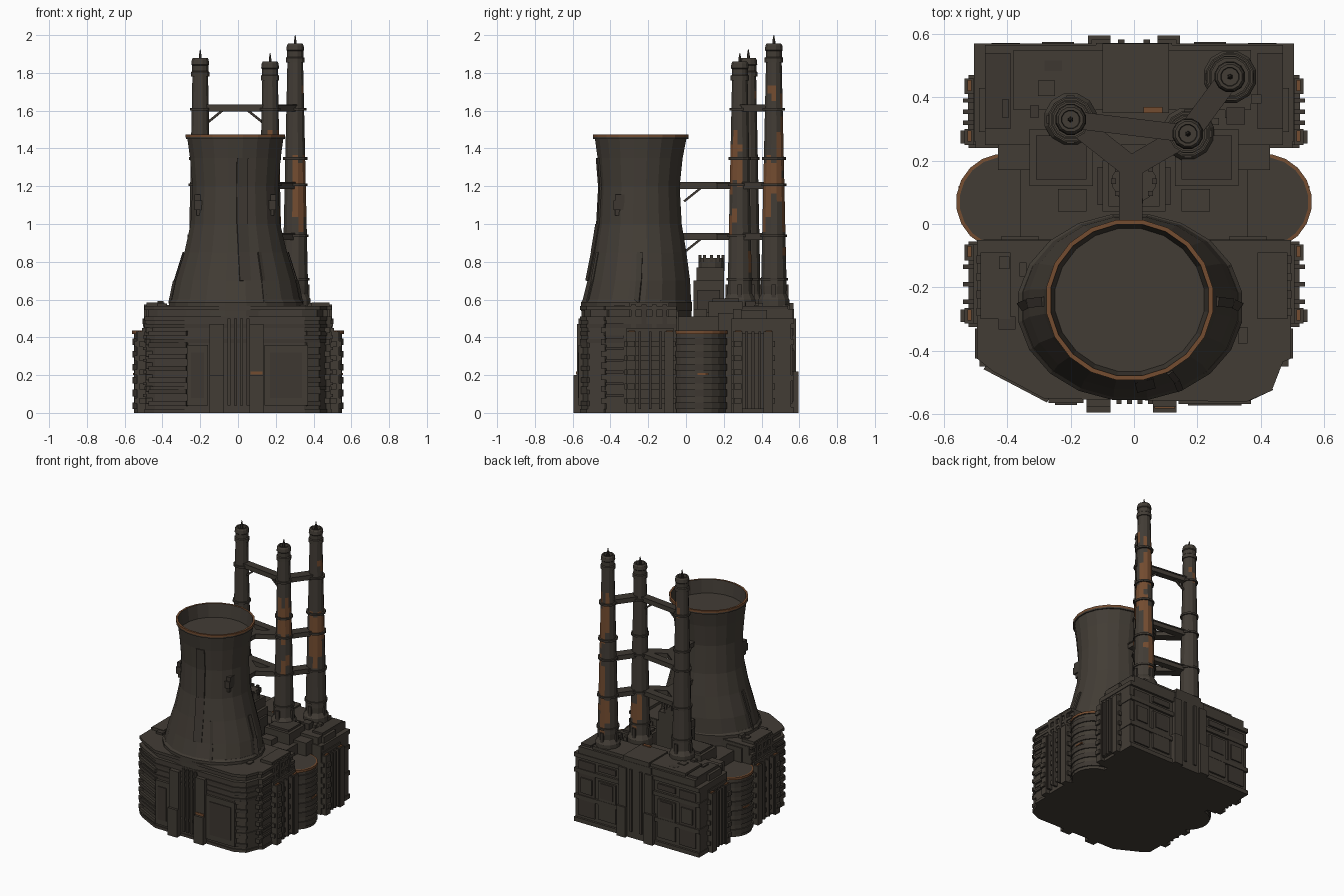
import bpy, bmesh, math, random
from mathutils import Vector, Matrix

cube = bpy.data.objects.get("Cube")
if cube:
    bpy.data.objects.remove(cube, do_unlink=True)
random.seed(4)


def material(name, rgb):
    m = bpy.data.materials.new(name)
    m.use_nodes = True
    m.diffuse_color = (*rgb, 1)
    bsdf = m.node_tree.nodes["Principled BSDF"]
    bsdf.inputs["Base Color"].default_value = (*rgb, 1)
    bsdf.inputs["Roughness"].default_value = 0.9
    return m


MATS = [material("sooty_concrete", (0.055, 0.046, 0.036)),
        material("dark_metal", (0.047, 0.039, 0.031)),
        material("rust", (0.175, 0.073, 0.03))]
BASE, DARK, RUST = range(3)


def finish(bm, name):
    bmesh.ops.recalc_face_normals(bm, faces=bm.faces)
    mesh = bpy.data.meshes.new(name)
    bm.to_mesh(mesh)
    bm.free()
    for m in MATS:
        mesh.materials.append(m)
    obj = bpy.data.objects.new(name, mesh)
    bpy.context.collection.objects.link(obj)


def cuboid(bm, matrix, mat):
    geo = bmesh.ops.create_cube(bm, size=1, matrix=matrix)
    for f in {f for v in geo["verts"] for f in v.link_faces}:
        f.material_index = mat


def box(bm, x, y, z, mat=BASE):
    """Box from three (low, high) ranges."""
    size = [r[1] - r[0] for r in (x, y, z)]
    mid = [(r[1] + r[0]) / 2 for r in (x, y, z)]
    cuboid(bm, Matrix.Translation(mid) @ Matrix.Diagonal((*size, 1)), mat)


def mirrored(bm, x, y, z, mat=BASE):
    box(bm, x, y, z, mat)
    box(bm, (-x[1], -x[0]), y, z, mat)


def beam(bm, p, q, w, h, mat=BASE):
    p, q = Vector(p), Vector(q)
    rot = (q - p).to_track_quat('X', 'Z').to_matrix().to_4x4()
    cuboid(bm, Matrix.Translation((p + q) / 2) @ rot @ Matrix.Diagonal(((q - p).length, w, h, 1)), mat)


def loft(bm, rings, sides, rule=lambda c: BASE):
    """Skin elliptical rings (z, rx, ry, cx, cy) and cap both ends."""
    loops = []
    for z, rx, ry, cx, cy in rings:
        angles = [math.tau * (i + 0.5) / sides for i in range(sides)]
        loops.append([bm.verts.new((cx + rx * math.cos(a), cy + ry * math.sin(a), z)) for a in angles])
    faces = [bm.faces.new((a[i], a[(i + 1) % sides], b[(i + 1) % sides], b[i]))
             for a, b in zip(loops, loops[1:]) for i in range(sides)]
    for f in faces:
        f.material_index = rule(f.calc_center_median())
    bm.faces.new(loops[0][::-1])
    bm.faces.new(loops[-1])


def prism(bm, outline, z0, z1, scale=1.0, mat=BASE):
    low, high = [[bm.verts.new((x * scale, y * scale, z)) for x, y in outline] for z in (z0, z1)]
    n = len(outline)
    faces = [bm.faces.new((low[i], low[(i + 1) % n], high[(i + 1) % n], high[i])) for i in range(n)]
    faces += [bm.faces.new(low[::-1]), bm.faces.new(high)]
    for f in faces:
        f.material_index = mat


# Front hall with chamfered corners and wrapping bands
front = [(-.49, -.42), (-.44, -.46), (-.28, -.545), (.35, -.555), (.43, -.52),
         (.465, -.43), (.49, -.42), (.49, -.05), (-.49, -.05)]
bm = bmesh.new()
prism(bm, front, 0, .5)
prism(bm, front, .5, .56, .97)
for z in (0, .12, .37, .41, .45, .49, .545):
    prism(bm, front, z, z + .02, 1.012, DARK if z in (.37, .45) else BASE)
finish(bm, "front_hall")

# Front facade: pilasters, bays, centre columns, slats
bm = bmesh.new()
for x in ((-.15, -.075), (.06, .135)):
    box(bm, x, (-.595, -.5), (0, .2))
    box(bm, x, (-.578, -.5), (.2, .47))
for i in range(4):
    x = -.055 + i * .033
    box(bm, (x, x + .016), (-.568, -.5), (.04, .5), DARK if i % 2 else BASE)
box(bm, (.14, .37), (-.568, -.5), (.04, .36))
box(bm, (.17, .34), (-.573, -.5), (.08, .32), DARK)
box(bm, (-.27, -.16), (-.565, -.5), (.04, .36))
box(bm, (-.25, -.18), (-.571, -.5), (.08, .32), DARK)
box(bm, (.065, .13), (-.582, -.5), (.202, .22), RUST)
for i in range(7):
    z = .05 + i * .062
    mirrored(bm, (.38, .488), (-.45, -.3), (z, z + .03), DARK if i % 2 else BASE)
    mirrored(bm, (.4, .502), (-.425, -.33), (z + .035, z + .05), DARK)
    beam(bm, (-.47, -.45, z), (-.27, -.555, z), .02, .025, DARK if i % 2 else BASE)
    beam(bm, (.36, -.55, z), (.435, -.515, z), .02, .025, BASE if i % 2 else DARK)
mirrored(bm, (.47, .506), (-.31, -.26), (.14, .15), RUST)
finish(bm, "front_facade")

# Middle hall and stepped roof boxes
bm = bmesh.new()
box(bm, (-.36, .36), (-.1, .27), (0, .51))
mirrored(bm, (.13, .33), (.12, .3), (.5, .59))
mirrored(bm, (.15, .31), (.14, .28), (.59, .605), DARK)
mirrored(bm, (.15, .24), (.04, .11), (.5, .55))
mirrored(bm, (.33, .43), (.17, .27), (0, .53))
mirrored(bm, (.3, .42), (-.1, -.04), (.4, .54))
finish(bm, "middle_hall")

# Rooftop turret behind the tower
bm = bmesh.new()
box(bm, (-.1, .1), (.04, .2), (.5, .7))
box(bm, (-.08, .08), (.055, .2), (.7, .77))
loft(bm, [(z, .07, .07, 0, .135) for z in (.75, .82)], 12)
for i in range(10):
    a = math.tau * i / 10
    x, y = .065 * math.cos(a), .135 + .065 * math.sin(a)
    beam(bm, (x, y, .8), (x, y, .835), .016, .016, DARK)
mirrored(bm, (.1, .115), (.06, .18), (.53, .65), DARK)
finish(bm, "roof_turret")

# Rear hall, raised roof slabs, back wall
bm = bmesh.new()
box(bm, (-.5, .5), (.24, .555), (0, .5))
box(bm, (-.47, .47), (.25, .565), (.48, .55))
box(bm, (-.38, .37), (.36, .55), (.55, .572))
box(bm, (-.1, .11), (.35, .57), (.55, .582))
box(bm, (.03, .09), (.35, .37), (.58, .588), RUST)
mirrored(bm, (.39, .47), (.3, .54), (.55, .565), DARK)
box(bm, (-.12, .12), (.5, .572), (0, .55))
mirrored(bm, (.075, .145), (.5, .595), (0, .22))
mirrored(bm, (.075, .135), (.5, .582), (.22, .5))
for x in (-.05, .03):
    box(bm, (x, x + .02), (.5, .582), (.05, .5), DARK)
for z in (0, .17, .36, .47):
    box(bm, (-.505, .505), (.26, .57), (z, z + .03))
mirrored(bm, (.17, .31), (.5, .568), (.06, .34))
mirrored(bm, (.19, .29), (.5, .574), (.22, .33), DARK)
mirrored(bm, (.34, .47), (.5, .564), (.05, .45), DARK)
mirrored(bm, (.36, .45), (.5, .572), (.22, .33))
mirrored(bm, (.17, .31), (.5, .568), (.41, .45), DARK)
finish(bm, "rear_hall")

# Side tanks with hoops and a rusty rim
for side, label in ((1, "left"), (-1, "right")):
    bm = bmesh.new()
    at = (side * .41, .07)
    loft(bm, [(z, .142, .142, *at) for z in (0, .42)], 20)
    for i in range(6):
        z = .02 + i * .068
        loft(bm, [(z, .15, .15, *at), (z + .035, .15, .15, *at)], 20, lambda c: DARK)
    loft(bm, [(.418, .152, .152, *at), (.435, .152, .152, *at), (.436, .141, .141, *at)], 20, lambda c: RUST)
    box(bm, sorted((side * .35, side * .555)), (.06, .12), (.2, .21), RUST)
    finish(bm, label + "_tank")

# Finned side buttresses
bm = bmesh.new()
for y0, y1 in ((-.315, -.065), (.25, .46)):
    mirrored(bm, (.42, .507), (y0, y1), (0, .45))
    for y in (y0, y1 - .05):
        mirrored(bm, (.45, .535), (y, y + .05), (0, .43))
        mirrored(bm, (.513, .526), (y + .01, y + .045), (.4, .436), RUST)
    for i in range(3):
        y = y0 + .07 + i * (y1 - y0 - .14) / 2
        mirrored(bm, (.45, .54), (y - .007, y + .007), (.02, .43), DARK)
    for i in range(5):
        z = .05 + i * .075
        mirrored(bm, (.45, .522), (y0 - .01, y1 + .01), (z, z + .03))
        mirrored(bm, (.5, .548), (y0 + .005, y0 + .045), (z, z + .03))
mirrored(bm, (.45, .525), (.3, .41), (.02, .42))
mirrored(bm, (.39, .485), (-.3, -.09), (.3, .585))
for i in range(4):
    y = -.29 + i * .055
    mirrored(bm, (.42, .497), (y, y + .025), (.3, .575), DARK if i % 2 else BASE)
mirrored(bm, (.4, .49), (.29, .43), (.4, .545))
finish(bm, "side_buttresses")

# Cooling tower shell with a rusty lip
TOWER = [(.5, .35, .295, -.012, -.262), (.58, .347, .293, -.012, -.262), (.7, .322, .275, -.012, -.25),
         (.85, .275, .25, -.012, -.245), (1.0, .24, .225, -.014, -.245), (1.2, .23, .214, -.014, -.245),
         (1.35, .243, .228, -.014, -.243), (1.45, .257, .245, -.014, -.24)]
LIP = [(z, r, r - .01, -.014, -.24) for z, r in
       ((1.45, .265), (1.46, .266), (1.475, .266), (1.475, .252), (1.38, .238))]
bm = bmesh.new()
loft(bm, TOWER + LIP, 20, lambda c: RUST if c.z > 1.46 else BASE)
finish(bm, "cooling_tower")

# Tower skirt and surface ribs following the shell
bm = bmesh.new()
loft(bm, [(z, r, r * .83, -.012, -.262) for z, r in ((.54, .358), (.585, .358), (.6, .345))], 20)


def on_shell(ring, angle):
    z, rx, ry, cx, cy = ring
    return (cx + rx * math.cos(angle), cy + ry * math.sin(angle), z)


for degrees, first, last, width in ((-81, 2, 7, .06), (-63, 1, 4, .02), (0, 1, 4, .03), (180, 1, 4, .03)):
    a = math.radians(degrees)
    for low, high in zip(TOWER[first:last], TOWER[first + 1:last]):
        beam(bm, on_shell(low, a), on_shell(high, a), width, .009, DARK)
for dx, dz, s in ((0, 0, .05), (.01, .04, .03), (0, -.04, .03)):
    for side in (1, -1):
        x = side * (.19 + dx) - .014
        box(bm, (x - s / 2, x + s / 2), (-.36 - s / 2, -.34 + s / 2), (1.1 + dz - s / 2, 1.1 + dz + s / 2), DARK)
finish(bm, "tower_ribs")

# Chimneys with rust patches: (from angle, to angle, from z, to z)
STACKS = {"right": (-.2, .33, 1.88), "left": (.17, .285, 1.86), "tall": (.303, .465, 1.955)}
PATCHES = {"right": [(60, 110, 1.62, 1.7)],
           "left": [(-95, 0, 1.2, 1.47), (60, 125, .72, .9), (-70, -10, .97, 1.08)],
           "tall": [(-110, -20, 1.0, 1.34), (-20, 60, 1.16, 1.34), (20, 60, 1.34, 1.5),
                    (60, 130, 1.38, 1.66), (40, 100, .93, 1.2), (60, 130, .7, .9), (-50, 10, 1.66, 1.73)]}
for name, (x, y, top) in STACKS.items():
    bm = bmesh.new()
    thick = .004 if name == "tall" else 0

    def weathering(c):
        a = math.atan2(c.y - y, c.x - x)
        z = c.z + .04 * math.sin(5 * a)
        return RUST if any(p[0] < math.degrees(a) < p[1] and p[2] < z < p[3] for p in PATCHES[name]) else BASE

    shaft = [(.5, .085), (.6, .085), (.63, .067)]
    steps = 30
    for i in range(1, steps + 1):
        t = i / steps
        shaft.append((.63 + (top - .73) * t, .067 + thick * (1 - t) - .024 * t))
    shaft += [(top - .1, .05), (top - .075, .05), (top - .07, .044), (top - .04, .044),
              (top - .035, .049), (top - .01, .046), (top, .04), (top, .03), (top - .02, .028)]
    loft(bm, [(z, r, r, x, y) for z, r in shaft], 12, weathering)
    for z in (.7, .93, 1.2, 1.34, 1.6):
        r = .075 + thick - .022 * (z - .6) / (top - .7)
        loft(bm, [(z, r, r, x, y), (z + .014, r, r, x, y)], 12, lambda c: DARK)
    for i in range(4):
        a = math.tau * i / 4
        px, py = x + .064 * math.cos(a), y + .064 * math.sin(a)
        beam(bm, (px, py, .55), (px, py, .68), .025, .025, DARK)
    loft(bm, [(top - .05, .01, .01, x, y), (top + .01, .008, .008, x, y), (top + .045, .002, .002, x, y)],
         6, lambda c: DARK)
    finish(bm, name + "_chimney")

# Walkways between chimneys and tower, with braces
bm = bmesh.new()
A, B, C = [Vector((x, y, 0)) for x, y, top in STACKS.values()]
wall, hub = Vector((-.01, -.04, 0)), Vector((-.01, .18, 0))
for z in (.93, 1.2, 1.61):
    up = Vector((0, 0, z))
    spans = [(A, B, .045), (B, C, .06)]
    braces = [(B, A), (A, B)]
    if z < 1.5:
        spans += [(wall, hub, .065), (hub, A, .06), (hub, B, .06)]
        braces = [(wall, hub)]
    for p, q, w in spans:
        beam(bm, p + up, q + up, w, .03)
        beam(bm, p + up + Vector((0, 0, .018)), q + up + Vector((0, 0, .018)), w + .01, .008, DARK)
    for p, q in braces:
        d = (q - p).normalized()
        beam(bm, p + d * .03 + up - Vector((0, 0, .08)), p + d * .13 + up, .012, .012, DARK)
finish(bm, "walkways")

# Scattered roof vents
bm = bmesh.new()
for i in range(24):
    x, y = random.uniform(.2, .44), random.choice((random.uniform(.3, .53), random.uniform(-.4, -.1)))
    w, d = random.uniform(.01, .03), random.uniform(.01, .03)
    box(bm, (-x - w, -x + w) if i % 2 else (x - w, x + w), (y - d, y + d),
        (.5, random.uniform(.57, .595)), DARK if i % 3 else BASE)
finish(bm, "roof_vents")
